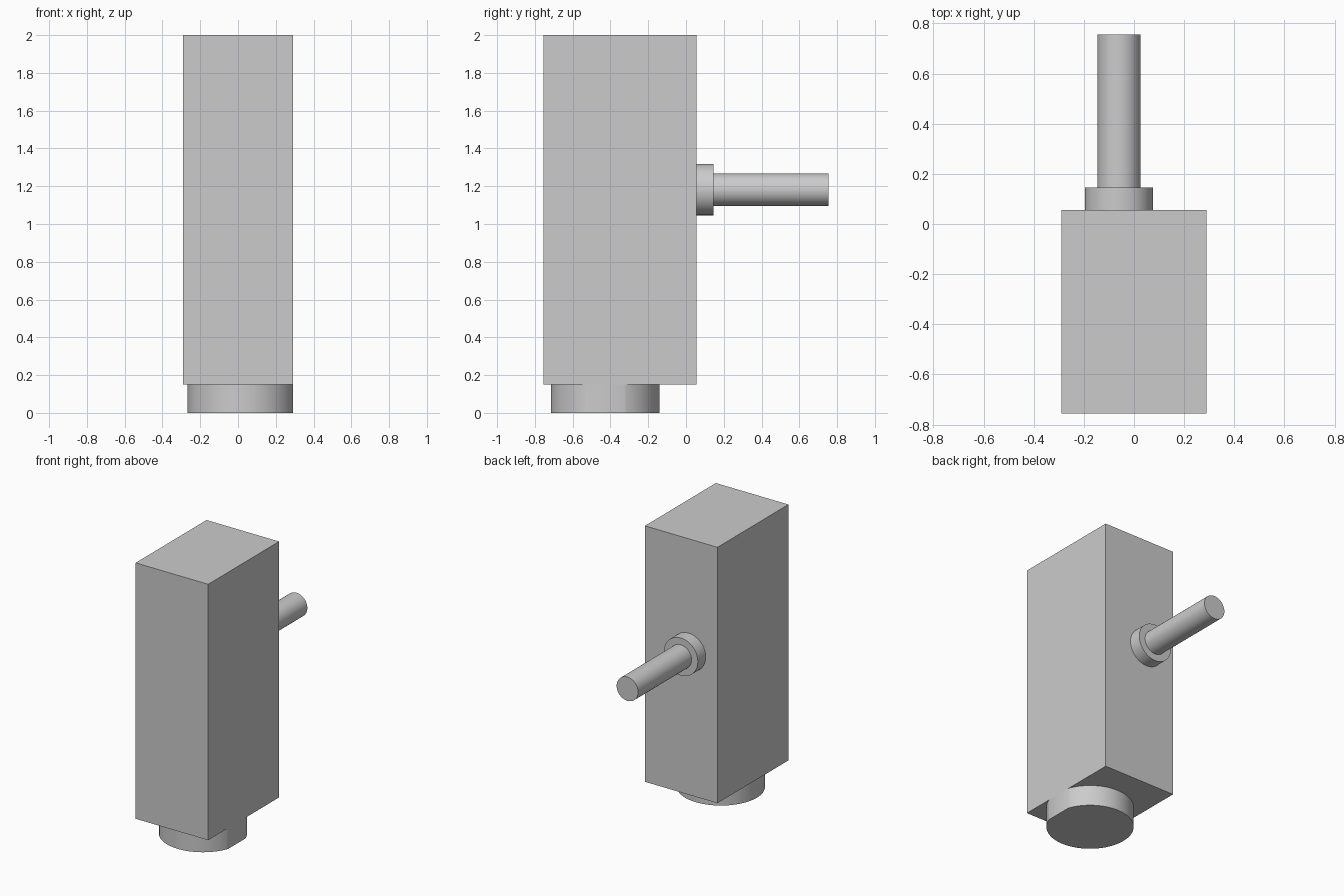
import bpy
import bmesh
from math import radians
from mathutils import Matrix, Vector

cube = bpy.data.objects.get("Cube")
if cube:
    bpy.data.objects.remove(cube, do_unlink=True)

# One plain grey for every part
grey = bpy.data.materials.new("plain_grey")
grey.use_nodes = True
colour = (0.6, 0.6, 0.6, 1)
grey.diffuse_color = colour
grey.node_tree.nodes["Principled BSDF"].inputs["Base Color"].default_value = colour

HALF_WIDTH = 0.29


def finish(name, bm):
    mesh = bpy.data.meshes.new(name)
    bm.to_mesh(mesh)
    bm.free()
    mesh.materials.append(grey)
    obj = bpy.data.objects.new(name, mesh)
    bpy.context.collection.objects.link(obj)
    bpy.ops.object.select_all(action='DESELECT')
    obj.select_set(True)
    bpy.context.view_layer.objects.active = obj
    bpy.ops.object.shade_smooth_by_angle(angle=radians(30))
    return obj


def cylinder(radius, start, end):
    """Closed cylinder running between two points."""
    start, end = Vector(start), Vector(end)
    axis = end - start
    turn = axis.to_track_quat('Z', 'Y').to_matrix().to_4x4()
    bm = bmesh.new()
    bmesh.ops.create_cone(bm, cap_ends=True, segments=64, radius1=radius,
                          radius2=radius, depth=axis.length,
                          matrix=Matrix.Translation((start + end) / 2) @ turn)
    return bm


# Tall rectangular housing
bm = bmesh.new()
bmesh.ops.create_cube(bm, size=1)
bmesh.ops.scale(bm, vec=(2 * HALF_WIDTH, 0.81, 1.85), verts=bm.verts)
bmesh.ops.translate(bm, vec=(0, -0.35, 1.075), verts=bm.verts)
finish("housing", bm)

# Round foot, trimmed flush with the left wall of the housing
bm = cylinder(0.288, (0.02, -0.428, 0), (0.02, -0.428, 0.15))
cut = bmesh.ops.bisect_plane(bm, geom=bm.verts[:] + bm.edges[:] + bm.faces[:],
                             plane_co=(HALF_WIDTH, 0, 0), plane_no=(1, 0, 0),
                             clear_outer=True)
bmesh.ops.holes_fill(bm, edges=[e for e in bm.edges if e.is_boundary])
bmesh.ops.recalc_face_normals(bm, faces=bm.faces)
finish("foot", bm)

# Collar and shaft on the back wall
SHAFT_X, SHAFT_Z = -0.06, 1.182
for name, radius, y0, y1 in (("collar", 0.136, 0.055, 0.145),
                             ("shaft", 0.086, 0.145, 0.755)):
    finish(name, cylinder(radius, (SHAFT_X, y0, SHAFT_Z), (SHAFT_X, y1, SHAFT_Z)))
